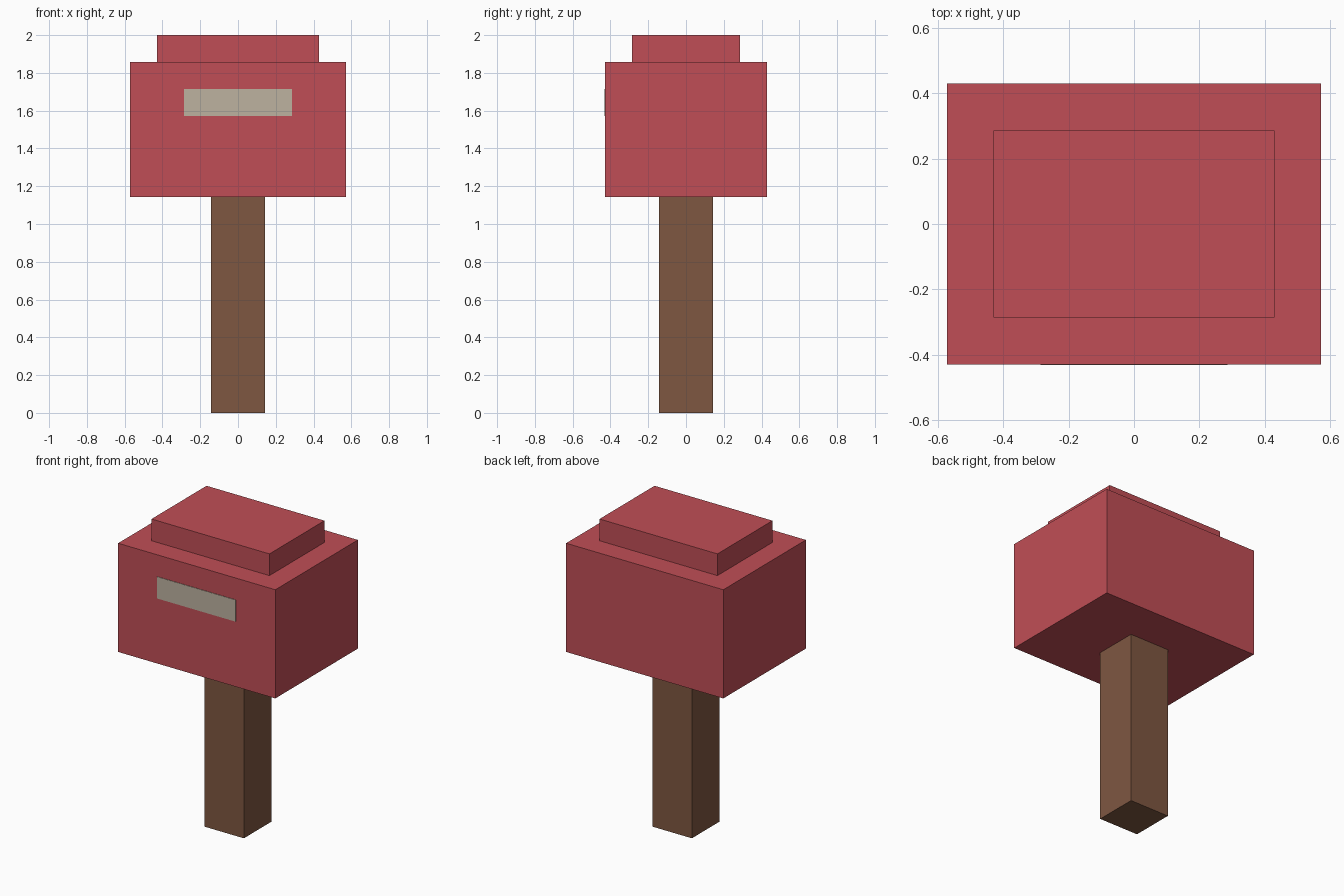
import bpy

cube = bpy.data.objects.get("Cube")
if cube:
    bpy.data.objects.remove(cube, do_unlink=True)

U = 1 / 7  # modelling unit: the whole mailbox is 14 units tall


def material(name, rgb):
    mat = bpy.data.materials.new(name)
    mat.use_nodes = True
    color = (*rgb, 1)
    mat.diffuse_color = color
    mat.node_tree.nodes["Principled BSDF"].inputs["Base Color"].default_value = color
    return mat


def box(name, size, center, mat):
    bpy.ops.mesh.primitive_cube_add(size=1)
    obj = bpy.context.object
    obj.name = name
    for v in obj.data.vertices:
        v.co = [c * s + o for c, s, o in zip(v.co, size, center)]
    obj.data.materials.append(mat)
    return obj


red = material("red paint", (0.527, 0.076, 0.093))
brown = material("brown wood", (0.209, 0.095, 0.053))
cream = material("cream slot", (0.509, 0.445, 0.352))

# Post, body and stepped lid
box("post", (2 * U, 2 * U, 8 * U), (0, 0, 4 * U), brown)
box("mailbox_body", (8 * U, 6 * U, 5 * U), (0, 0, 10.5 * U), red)
box("mailbox_lid", (6 * U, 4 * U, U), (0, 0, 13.5 * U), red)

# Thin painted slot on the front face
box("mail_slot", (4 * U, 0.006, U), (0, -3 * U, 11.5 * U), cream)
